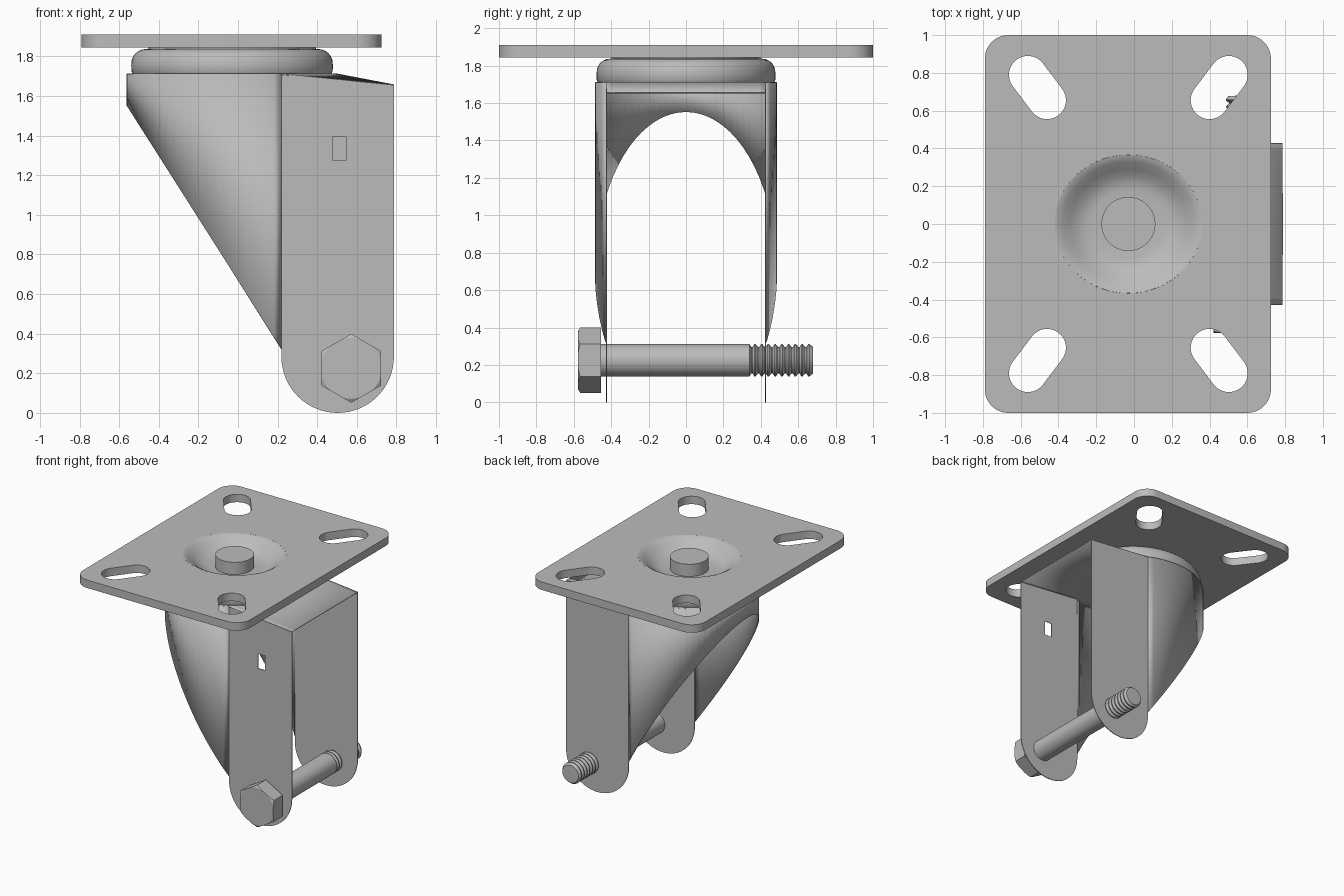
import bpy, bmesh, math
from mathutils import Vector, Matrix

cube = bpy.data.objects.get("Cube")
if cube:
    bpy.data.objects.remove(cube, do_unlink=True)

steel = bpy.data.materials.new("grey_steel")
steel.use_nodes = True
GREY = (0.5, 0.5, 0.5, 1)
steel.diffuse_color = GREY
steel.node_tree.nodes["Principled BSDF"].inputs["Base Color"].default_value = GREY

CX = -0.03            # swivel axis
LEG_Y = 0.425         # leg offset from the middle
TOP_Z = 1.71          # top of the fork
BOLT = (0.572, 0.225)


def finish(obj, smooth=True):
    obj.data.materials.clear()
    obj.data.materials.append(steel)
    bpy.ops.object.select_all(action='DESELECT')
    obj.select_set(True)
    bpy.context.view_layer.objects.active = obj
    if smooth:
        bpy.ops.object.shade_smooth_by_angle(angle=math.radians(32))
    return obj


def add_mesh(name, bm, smooth=True):
    bmesh.ops.remove_doubles(bm, verts=bm.verts, dist=1e-5)
    bmesh.ops.recalc_face_normals(bm, faces=bm.faces)
    mesh = bpy.data.meshes.new(name)
    bm.to_mesh(mesh)
    bm.free()
    obj = bpy.data.objects.new(name, mesh)
    bpy.context.collection.objects.link(obj)
    return finish(obj, smooth)


def lathe(name, profile, matrix, steps=64, smooth=True):
    """Turn (radius, height) points around local z."""
    bm = bmesh.new()
    verts = [bm.verts.new((0, r, h)) for r, h in profile]
    edges = [bm.edges.new(pair) for pair in zip(verts, verts[1:])]
    bmesh.ops.spin(bm, geom=verts + edges, cent=(0, 0, 0), axis=(0, 0, 1),
                   angle=math.tau, steps=steps)
    bm.transform(matrix)
    return add_mesh(name, bm, smooth)


def flat_sheet(name, outlines, half_thickness, matrix):
    """Fill an outline with holes and give it thickness."""
    curve = bpy.data.curves.new(name, 'CURVE')
    curve.dimensions = '2D'
    curve.fill_mode = 'BOTH'
    curve.extrude = half_thickness
    for points in outlines:
        spline = curve.splines.new('POLY')
        spline.points.add(len(points) - 1)
        for p, (x, y) in zip(spline.points, points):
            p.co = (x, y, 0, 1)
        spline.use_cyclic_u = True
    temp = bpy.data.objects.new(name + "_outline", curve)
    bpy.context.collection.objects.link(temp)
    graph = bpy.context.evaluated_depsgraph_get()
    mesh = bpy.data.meshes.new_from_object(temp.evaluated_get(graph))
    bpy.data.objects.remove(temp, do_unlink=True)
    bm = bmesh.new()
    bm.from_mesh(mesh)
    bm.transform(matrix)
    return add_mesh(name, bm)


def arc(cx, cy, rx, ry, start, end, n):
    angles = [math.radians(start + (end - start) * i / n) for i in range(n + 1)]
    return [(cx + rx * math.cos(a), cy + ry * math.sin(a)) for a in angles]


def slot(p, q, r):
    a = math.degrees(math.atan2(q[1] - p[1], q[0] - p[0]))
    return arc(*q, r, r, a - 90, a + 90, 16) + arc(*p, r, r, a + 90, a + 270, 16)


# Mounting plate with four slanted slots and a round opening
R = 0.125
x0, x1, y1 = -0.79, 0.725, 1.0
plate = []
for i, (cx, cy) in enumerate([(x1 - R, y1 - R), (x0 + R, y1 - R),
                              (x0 + R, R - y1), (x1 - R, R - y1)]):
    plate += arc(cx, cy, R, R, 90 * i, 90 * i + 90, 10)
holes = [slot((CX + sx * 0.43, sy * 0.655), (CX + sx * 0.532, sy * 0.79), 0.1)
         for sx in (-1, 1) for sy in (-1, 1)]
holes.append(arc(CX, 0, 0.39, 0.367, 0, 360, 64)[:-1])
flat_sheet("mounting_plate", [plate] + holes, 0.0325,
           Matrix.Translation((0, 0, 1.8775)))

# Pressed dish, centre rivet and bearing housing
swivel = Matrix.Translation((CX, 0, 0))
oval = swivel @ Matrix.Diagonal((1, 0.94, 1, 1))
lathe("plate_dish", [(0.39, 1.91), (0.375, 1.906), (0.35, 1.892), (0.31, 1.86),
                     (0.27, 1.832), (0.23, 1.816), (0.19, 1.81), (0, 1.81)], oval)
lathe("centre_rivet", [(0.143, 1.805), (0.143, 1.91), (0, 1.91)], swivel)
lathe("bearing_housing",
      [(0.5, TOP_Z), (0.508, 1.725), (0.509, 1.755)]
      + [(0.434 + 0.075 * math.cos(a), 1.762 + 0.075 * math.sin(a))
         for a in [math.radians(15 * i) for i in range(1, 7)]]
      + [(0.425, 1.838), (0.425, 1.85)], oval)

# Fork back: curved sheet cut along a slanted line
RX, RY = 0.53, 0.485
JOIN = 62             # angle where the curve meets the flat legs
back = arc(CX, 0, RX, RY, JOIN, 360 - JOIN, 48)
bm = bmesh.new()
rows = []
for x, y in back:
    low = 0.32 + (0.22 - x) * 1.58
    rows.append((bm.verts.new((x, y, low)), bm.verts.new((x, y, TOP_Z))))
for a, b in zip(rows, rows[1:]):
    bm.faces.new((a[0], b[0], b[1], a[1]))
fork_back = add_mesh("fork_back", bm)

# Fork top: flat disc, then a slope running to the open end
front = arc(CX, 0, RX, RY, -JOIN, JOIN, 24)
bm = bmesh.new()
rim = [bm.verts.new((x, y, TOP_Z)) for x, y in front]
rest = [bm.verts.new((x, y, TOP_Z)) for x, y in back[1:-1]]
bm.faces.new(rim + rest)
edge = [bm.verts.new((0.787, LEG_Y * (2 * i / 24 - 1), 1.655)) for i in range(25)]
for i in range(24):
    bm.faces.new((rim[i], edge[i], edge[i + 1], rim[i + 1]))
fork_top = add_mesh("fork_top", bm)

for sheet in (fork_back, fork_top):
    mod = sheet.modifiers.new("thickness", 'SOLIDIFY')
    mod.thickness = 0.006
    mod.offset = 0

# Flat legs with rounded feet; the front one has a small window
leg = arc(0.503, 0.284, 0.284, 0.284, 180, 360, 32) + [(0.787, 1.655), (0.22, TOP_Z)]
window = [(0.48, 1.275), (0.545, 1.275), (0.545, 1.395), (0.48, 1.395)]
stand = Matrix.Rotation(math.pi / 2, 4, 'X')
for name, side, cuts in (("front_leg", -1, [window]), ("back_leg", 1, [])):
    flat_sheet(name, [leg] + cuts, 0.003,
               Matrix.Translation((0, side * LEG_Y, 0)) @ stand)

# Bolt shank with threaded end
along_y = Matrix.Translation((BOLT[0], 0, BOLT[1])) @ Matrix.Rotation(-math.pi / 2, 4, 'X')
PITCH = 0.036
shank = [(0, -0.46), (0.086, -0.46), (0.086, 0.34)]
for i in range(9):
    y = 0.345 + i * PITCH
    shank += [(0.07, y + 0.004), (0.07, y + 0.01), (0.086, y + 0.02), (0.086, y + 0.027)]
shank += [(0.072, 0.678), (0, 0.68)]
lathe("bolt_shank", shank, along_y, 40)

# Hexagonal bolt head with chamfered corners
head = lathe("bolt_head", [(0, -0.578), (0.174, -0.578), (0.174, -0.455), (0, -0.455)],
             along_y, 6, False)
cutter = lathe("chamfer_cutter", [(0, -0.579), (0.152, -0.579), (0.2, -0.55),
                                  (0.2, -0.4), (0, -0.4)], along_y, 48, False)
cutter.hide_render = True
mod = head.modifiers.new("chamfer", 'BOOLEAN')
mod.operation = 'INTERSECT'
mod.object = cutter
bpy.context.view_layer.objects.active = head
bpy.ops.object.modifier_apply(modifier=mod.name)
bpy.data.objects.remove(cutter, do_unlink=True)
